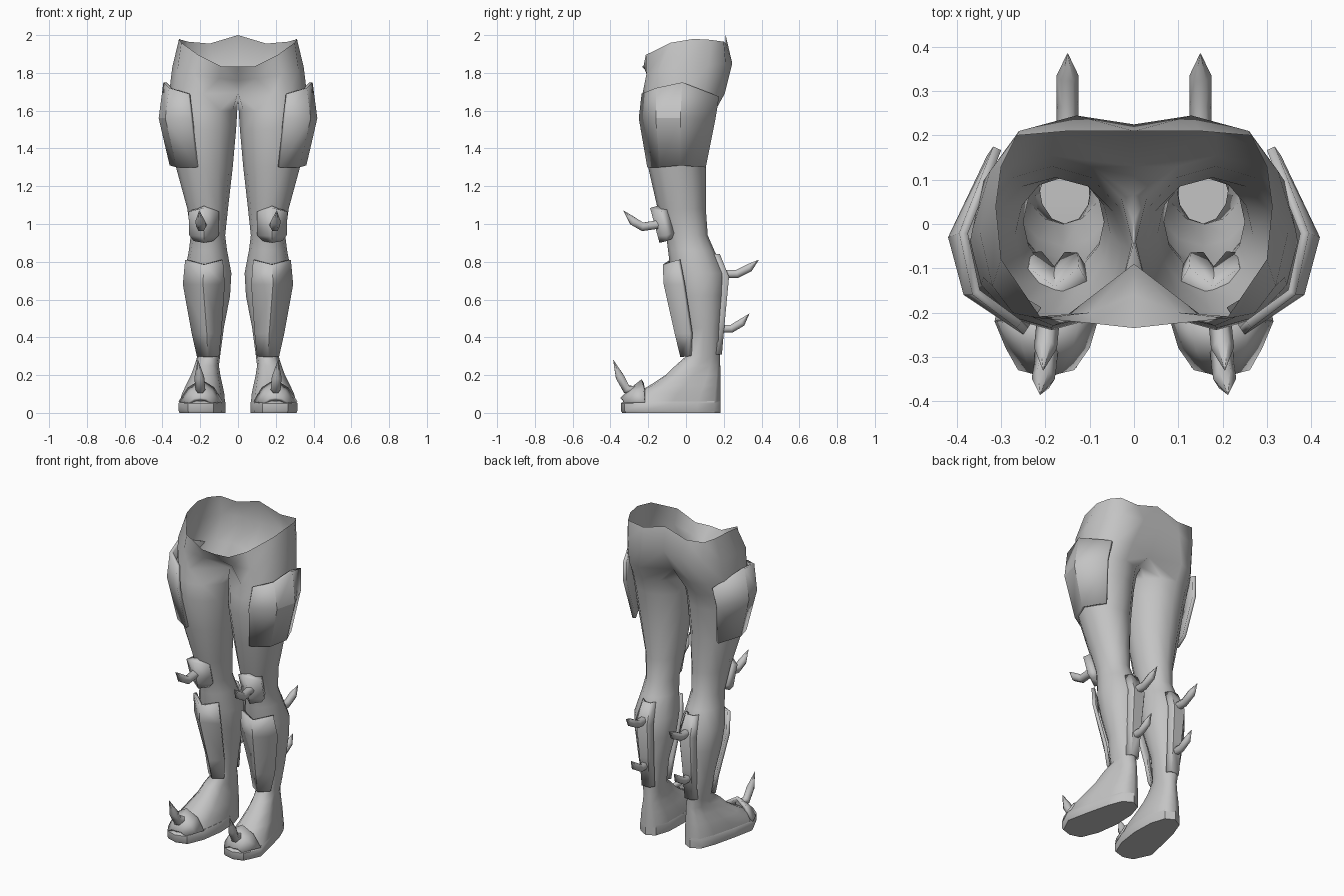
import bpy, bmesh, math
from mathutils import Vector

if "Cube" in bpy.data.objects:
    bpy.data.objects.remove(bpy.data.objects["Cube"])

grey = bpy.data.materials.new("plain_grey")
grey.use_nodes = True
grey.diffuse_color = (0.55, 0.55, 0.55, 1)
grey.node_tree.nodes["Principled BSDF"].inputs["Base Color"].default_value = grey.diffuse_color
N = 12


def finish(name, bm, angle, thickness=0):
    """Turn a bmesh of the left half into a mirrored object."""
    mesh = bpy.data.meshes.new(name)
    bm.to_mesh(mesh)
    bm.free()
    mesh.materials.append(grey)
    ob = bpy.data.objects.new(name, mesh)
    bpy.context.collection.objects.link(ob)
    bpy.ops.object.select_all(action='DESELECT')
    ob.select_set(True)
    bpy.context.view_layer.objects.active = ob
    bpy.ops.object.shade_smooth_by_angle(angle=math.radians(angle))
    if thickness:
        solid = ob.modifiers.new("Thickness", 'SOLIDIFY')
        solid.thickness = thickness
        solid.offset = -1
    mirror = ob.modifiers.new("Mirror", 'MIRROR')
    mirror.use_clip = True


def loft(bm, rows, closed):
    """Skin rows of points, bottom to top, counterclockwise from above."""
    vs = [[bm.verts.new(p) for p in row] for row in rows]
    for a, b in zip(vs, vs[1:]):
        n = min(len(a), len(b))
        for k in range(n if closed and len(a) == len(b) else n - 1):
            j = (k + 1) % len(a)
            bm.faces.new((a[k], a[j], b[j], b[k]))
    return vs


def ring(z, x0, x1, y0, y1):
    """Rounded leg section, starting at the inner front corner."""
    angles = [math.radians(-120 + 30 * k) for k in range(N)]
    return [((x0 + x1) / 2 + (x1 - x0) / 2 * math.cos(a),
             (y0 + y1) / 2 + (y1 - y0) / 2 * math.sin(a), z) for a in angles]


# Foot outline shared by the sole and the boot
outline = [(.13, -.325), (.2, -.345), (.265, -.325), (.315, -.22), (.285, -.08), (.25, .06),
           (.215, .15), (.155, .183), (.1, .155), (.07, .06), (.065, -.08), (.085, -.22)]


def foot_ring(z, length, width):
    return [(.14 + (x - .14) * width, .18 - (.18 - y) * length, z) for x, y in outline]


# Boots, legs and hips as one open skin
rows = [foot_ring(*r) for r in [(.05, .97, .96), (.1, .87, .9), (.145, .71, .78),
                                (.2, .55, .62), (.25, .45, .52)]]
rows += [ring(*r) for r in [
    (.3, .095, .215, 0, .18), (.45, .075, .245, 0, .185), (.62, .042, .275, -.05, .2),
    (.74, .035, .283, -.08, .205), (.86, .058, .26, -.095, .15), (.94, .068, .25, -.105, .115),
    (1.08, .053, .268, -.15, .105), (1.3, .028, .328, -.2, .105),
    (1.5, .01, .36, -.24, .13), (1.6, .004, .37, -.235, .155)]]
crotch = ring(1.69, 0, .365, -.23, .205)
for k, y, z in [(0, -.09, 1.695), (11, -.04, 1.665), (10, .01, 1.655), (9, .065, 1.665), (8, .13, 1.7)]:
    crotch[k] = (0, y, z)
hips = [(0, -.16, 1.76), (.1, -.2, 1.77), (.23, -.21, 1.79), (.32, -.14, 1.82),
        (.348, -.02, 1.83), (.325, .12, 1.84), (.26, .21, 1.85), (.13, .245, 1.85), (0, .225, 1.85)]
waist = [(0, -.235, 1.835), (.09, -.225, 1.835), (.21, -.213, 1.895), (.3, -.08, 1.96),
         (.312, .04, 1.98), (.3, .13, 1.975), (.265, .2, 1.965), (.15, .21, 1.955), (0, .21, 2)]
bm = bmesh.new()
loft(bm, rows + [crotch, hips], True)
loft(bm, [hips, waist], False)
bmesh.ops.remove_doubles(bm, verts=bm.verts, dist=.0005)
finish("legs_and_hips", bm, 60)

# Soles
bm = bmesh.new()
vs = loft(bm, [foot_ring(0, .985, .97), foot_ring(.012, 1, 1), foot_ring(.05, 1, 1),
               foot_ring(.062, .97, .95)], True)
bm.faces.new(vs[0][::-1])
bm.faces.new(vs[-1])
finish("boot_soles", bm, 40)


def plate(name, rows, thickness=.02, angle=30):
    bm = bmesh.new()
    loft(bm, rows, False)
    finish(name, bm, angle, thickness)


# Outer thigh plates
plate("thigh_plates", [
    [(.22, -.205, 1.3), (.325, -.14, 1.3), (.362, -.03, 1.31), (.3, .105, 1.3)],
    [(.25, -.25, 1.56), (.385, -.16, 1.56), (.42, -.03, 1.56), (.332, .155, 1.55)],
    [(.265, -.235, 1.69), (.365, -.16, 1.72), (.395, -.02, 1.75), (.318, .175, 1.675)]], angle=20)

# Knee pads, ridged down the middle
plate("knee_pads", [
    [(.13, -.1, .91), (.18, -.14, .9), (.235, -.1, .91)],
    [(.102, -.105, .94), (.18, -.15, .935), (.258, -.105, .94)],
    [(.1, -.14, 1.065), (.18, -.19, 1.085), (.262, -.14, 1.065)]], .05, 50)

# Shin guards: inner edge, ridge, outer edge
plate("shin_guards", [
    [(.1, .005, .3), (.16, -.03, .295), (.218, .015, .3)],
    [(.088, -.01, .42), (.165, -.06, .42), (.245, .02, .42)],
    [(.07, -.075, .68), (.185, -.118, .68), (.292, -.02, .68)],
    [(.08, -.085, .81), (.182, -.123, .785), (.28, -.045, .81)]], angle=60)

# Calf guards
plate("calf_guards", [
    [(.15 + w, y - .03, z), (.15 + w * .6, y, z), (.15 - w * .6, y, z), (.15 - w, y - .03, z)]
    for z, y, w in [(.31, .19, .045), (.5, .207, .05), (.72, .228, .062), (.84, .18, .045)]], angle=50)

# Toe caps, arched from the inner to the outer side
plate("toe_caps", [
    [(.135, -.33, .055), (.165, -.337, .075), (.2, -.348, .08), (.235, -.337, .075), (.262, -.33, .055)],
    [(.1, -.28, .06), (.14, -.285, .115), (.2, -.29, .135), (.25, -.285, .115), (.29, -.28, .06)],
    [(.082, -.22, .06), (.125, -.225, .135), (.195, -.235, .178), (.265, -.225, .135), (.315, -.22, .06)]],
    angle=50)


def spike(name, points, radius):
    """Bent six-sided spike: straight shaft, upturned point."""
    pts = [Vector(p) for p in points]
    sections = []
    for i, p in enumerate(pts):
        t = (pts[min(i + 1, len(pts) - 1)] - pts[max(i - 1, 0)]).normalized()
        side = (Vector((1, 0, 0)) - t * t.x).normalized()
        up = t.cross(side)
        r = .001 if i == len(pts) - 1 else radius
        sections.append([p + (side * math.cos(a) + up * math.sin(a)) * r
                         for a in (math.tau * k / 6 for k in range(6))])
    bm = bmesh.new()
    vs = loft(bm, sections, True)
    bm.faces.new(vs[0][::-1])
    bm.faces.new(vs[-1])
    bmesh.ops.recalc_face_normals(bm, faces=bm.faces)
    finish(name, bm, 65)


spike("knee_spikes", [(.19, -.13, 1), (.195, -.23, .985), (.2, -.28, 1.015), (.205, -.33, 1.07)], .026)
spike("upper_calf_spikes", [(.15, .19, .735), (.15, .27, .735), (.15, .335, .768), (.15, .385, .81)], .025)
spike("lower_calf_spikes", [(.15, .17, .445), (.15, .24, .445), (.15, .295, .478), (.15, .335, .525)], .024)
spike("toe_spikes", [(.195, -.25, .12), (.2, -.315, .125), (.205, -.35, .19), (.212, -.385, .28)], .026)
